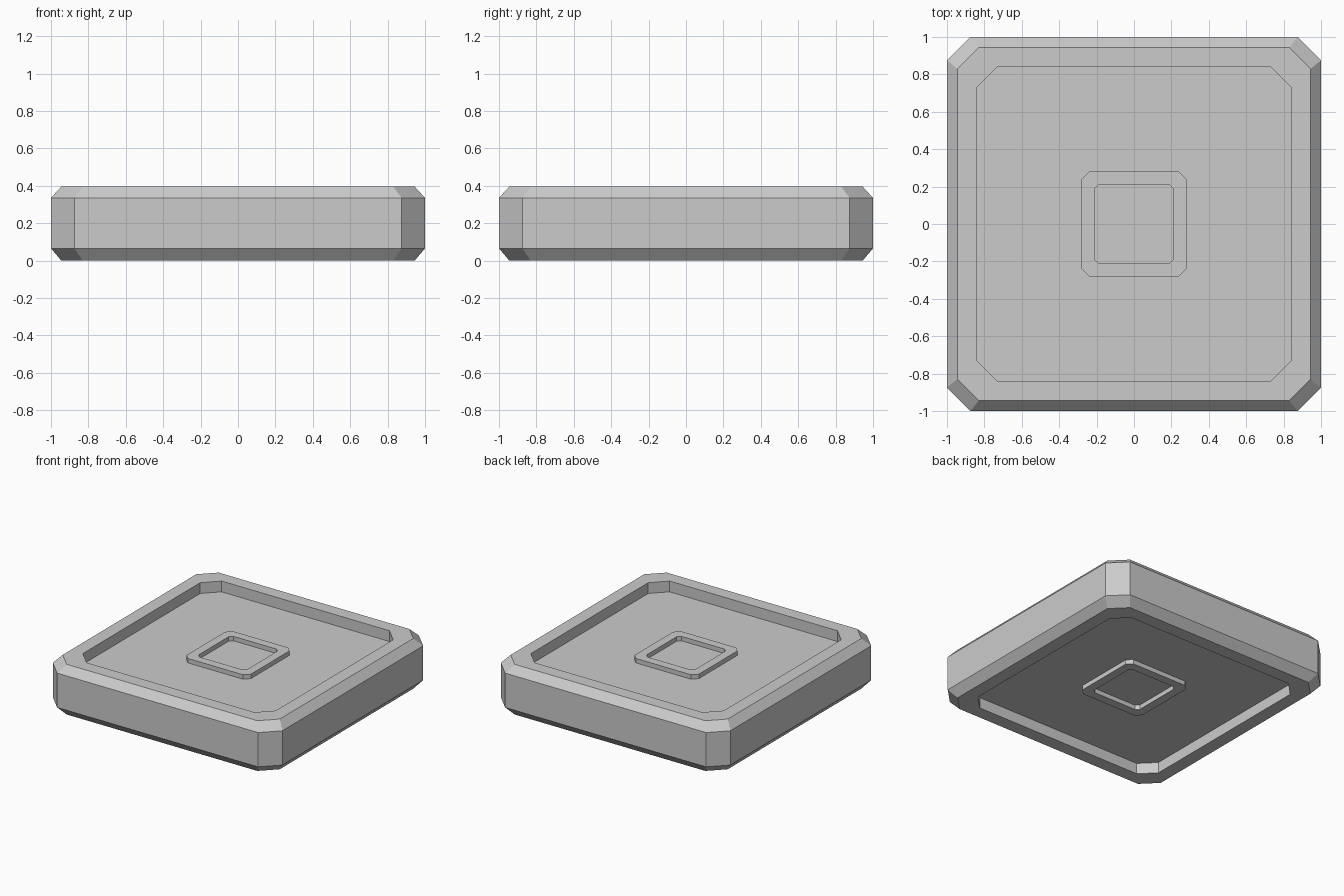
import bpy
import bmesh

cube = bpy.data.objects.get("Cube")
if cube:
    bpy.data.objects.remove(cube, do_unlink=True)

GREY = (0.6, 0.6, 0.6, 1.0)
grey = bpy.data.materials.new("plain_grey")
grey.use_nodes = True
grey.diffuse_color = GREY
grey.node_tree.nodes["Principled BSDF"].inputs["Base Color"].default_value = GREY


def loft(name, sections, capped):
    """Skin stacked chamfered squares, each given as (half width, chamfer, z)."""
    bm = bmesh.new()
    loops = []
    for half, chamfer, z in sections:
        c = half - chamfer
        outline = [(half, -c), (half, c), (c, half), (-c, half),
                   (-half, c), (-half, -c), (-c, -half), (c, -half)]
        loops.append([bm.verts.new((x, y, z)) for x, y in outline])
    for a, b in zip(loops, loops[1:]):
        for i in range(len(a)):
            j = (i + 1) % len(a)
            bm.faces.new((a[i], a[j], b[j], b[i]))
    if capped:
        bm.faces.new(loops[0][::-1])
        bm.faces.new(loops[-1])
    # Make an upside-down loft face outward too
    elif sections[1][2] < sections[0][2]:
        bmesh.ops.reverse_faces(bm, faces=bm.faces[:])
    mesh = bpy.data.meshes.new(name)
    bm.to_mesh(mesh)
    bm.free()
    mesh.materials.append(grey)
    obj = bpy.data.objects.new(name, mesh)
    bpy.context.collection.objects.link(obj)
    return obj


HEIGHT = 0.395
RECESS = 0.085
FLOOR_LOW, FLOOR_HIGH = RECESS, HEIGHT - RECESS
RIM_HEIGHT = 0.035

# Bevelled slab with a shallow recess on both sides
loft("slab", [
    (0.84, 0.11, FLOOR_LOW),
    (0.84, 0.11, 0),
    (0.945, 0.115, 0),
    (1, 0.125, 0.065),
    (1, 0.125, 0.335),
    (0.945, 0.115, HEIGHT),
    (0.84, 0.11, HEIGHT),
    (0.84, 0.11, FLOOR_HIGH),
], capped=True)

# Raised square rims in the middle of each recess
for name, base, rise in (("upper_rim", FLOOR_HIGH, RIM_HEIGHT),
                         ("lower_rim", FLOOR_LOW, -RIM_HEIGHT)):
    loft(name, [
        (0.28, 0.04, base),
        (0.28, 0.04, base + rise),
        (0.212, 0.025, base + rise),
        (0.212, 0.025, base),
    ], capped=False)
